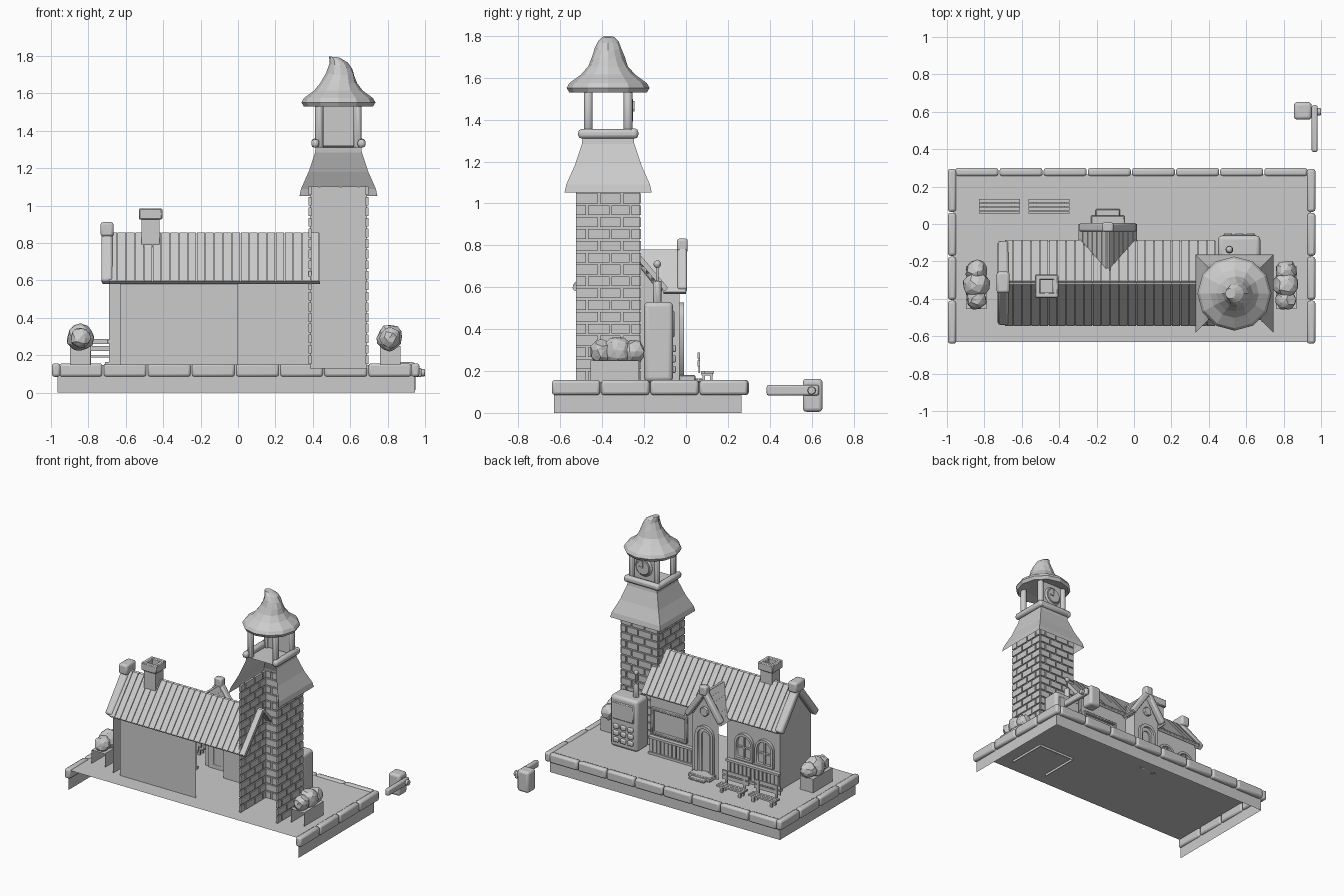
import bpy, bmesh, math, random
from mathutils import Matrix, Vector

if "Cube" in bpy.data.objects:
    bpy.data.objects.remove(bpy.data.objects["Cube"])
random.seed(4)


def finish(name, bm, bevel=0, seg=2):
    me = bpy.data.meshes.new(name)
    bm.to_mesh(me)
    bm.free()
    ob = bpy.data.objects.new(name, me)
    bpy.context.collection.objects.link(ob)
    if bevel:
        m = ob.modifiers.new("Bevel", 'BEVEL')
        m.width, m.segments = bevel, seg
        bpy.ops.object.select_all(action='DESELECT')
        ob.select_set(True)
        bpy.context.view_layer.objects.active = ob
        bpy.ops.object.shade_smooth_by_angle(angle=math.radians(40))
    return ob


def boxes(name, items, bevel=0, seg=2):
    """items: (x0, x1, y0, y1, z0, z1[, axis, angle]) joined in one object"""
    bm = bmesh.new()
    for b in items:
        c = Vector(((b[0] + b[1]) / 2, (b[2] + b[3]) / 2, (b[4] + b[5]) / 2))
        s = Matrix.Diagonal((b[1] - b[0], b[3] - b[2], b[5] - b[4], 1))
        r = Matrix.Rotation(b[7], 4, b[6]) if len(b) > 6 else Matrix()
        bmesh.ops.create_cube(bm, size=1, matrix=Matrix.Translation(c) @ r @ s)
    return finish(name, bm, bevel, seg)


def polys(name, faces):
    bm = bmesh.new()
    for f in faces:
        bm.faces.new([bm.verts.new(p) for p in f])
    bmesh.ops.remove_doubles(bm, verts=bm.verts, dist=1e-4)
    return finish(name, bm)


def rect_y(x0, x1, y, z0, z1):
    return [(x1, y, z0), (x0, y, z0), (x0, y, z1), (x1, y, z1)]


def rod(name, p, q, r, n=12):
    p, q = Vector(p), Vector(q)
    d = q - p
    m = Matrix.Translation((p + q) / 2) @ d.to_track_quat('Z', 'Y').to_matrix().to_4x4()
    bm = bmesh.new()
    bmesh.ops.create_cone(bm, cap_ends=True, segments=n, radius1=r, radius2=r, depth=d.length, matrix=m)
    return finish(name, bm, r * .15, 1)


def slope(u0, z0, u1, z1):
    """centre, length, angle of a slanted member"""
    return (u0 + u1) / 2, (z0 + z1) / 2, math.hypot(u1 - u0, z1 - z0), math.atan2(z1 - z0, u1 - u0)


def arch(name, x, y, z0, w, h, t, depth):
    """arched frame facing the back"""
    cu = bpy.data.curves.new(name, 'CURVE')
    cu.dimensions, cu.fill_mode, cu.extrude = '2D', 'BOTH', depth / 2
    for k in (0, t):
        r = w / 2 - k
        pts = [(-r, k), (r, k)] + [(r * math.cos(a * math.pi / 10), h - w / 2 + r * math.sin(a * math.pi / 10)) for a in range(11)]
        sp = cu.splines.new('POLY')
        sp.points.add(len(pts) - 1)
        for p, c in zip(sp.points, pts):
            p.co = (c[0], c[1], 0, 1)
        sp.use_cyclic_u = True
    ob = bpy.data.objects.new(name, cu)
    bpy.context.collection.objects.link(ob)
    ob.location, ob.rotation_euler = (x, y, z0), (math.pi / 2, 0, 0)
    bpy.ops.object.select_all(action='DESELECT')
    ob.select_set(True)
    bpy.context.view_layer.objects.active = ob
    bpy.ops.object.convert(target='MESH')


# base: top sheet and three walls, open at the front
X0, X1, Y0, Y1, G = -.965, .945, -.63, .265, .148
polys("base", [[(X0, Y0, G), (X1, Y0, G), (X1, Y1, G), (X0, Y1, G)], rect_y(X0, X1, Y1, 0, G)]
      + [[(x, Y0, 0), (x, Y1, 0), (x, Y1, G), (x, Y0, G)] for x in (X0, X1)])
kerb = []
for i in range(4):
    y = -.64 + i * .235
    kerb += [(x, x + .045, y, y + .23, .085, .157) for x in (-.995, .925)]
kerb += [(-.955 + i * .236, -.955 + i * .236 + .23, .255, .3, .085, .157) for i in range(8)]
boxes("kerb_stones", kerb, .014)

# house walls: back facade, gable end, front panel
FY = -.13
polys("house_walls", [rect_y(-.69, -.25, FY, G, .62), rect_y(-.03, .385, FY, G, .62),
                      rect_y(-.25, -.03, FY, .55, .62), rect_y(-.63, 0, -.5, G, .6),
                      [(-.69, FY, G), (-.69, -.5, G), (-.69, -.5, .6), (-.69, -.32, .83), (-.69, FY, .6)]])
planks = []
for a, b in ((-.69, -.26), (0, .385)):
    n = round((b - a) / .033)
    w = (b - a) / n
    planks += [(a + i * w + .003, a + (i + 1) * w - .003, FY, FY + .02, G, .27) for i in range(n)]
    planks.append((a - .01, b, FY, FY + .03, .265, .282))
    planks.append((a - .02, b, FY, FY + .03, G, .165))
boxes("wainscot", planks)

# main roof planks on both slopes
roof = []
for u0, z0, u1, z1 in ((-.535, .59, -.315, .85), (-.315, .85, -.095, .59)):
    c, z, l, a = slope(u0, z0, u1, z1)
    for i in range(24):
        x = -.69 + i * .047
        roof.append((x, x + .043, c - l / 2, c + l / 2, z - .012, z + .012, 'X', a))
    roof.append((-.69, .438, c - l / 2, c + l / 2, z - .01, z + .003, 'X', a))
boxes("main_roof", roof)
trim = []
for u0, z0, u1, z1 in ((-.525, .59, -.315, .855), (-.315, .855, -.105, .59)):
    c, z, l, a = slope(u0, z0, u1, z1)
    trim.append((-.73, -.67, c - l / 2, c + l / 2, z - .025, z + .025, 'X', a))
trim.append((-.735, -.665, -.37, -.255, .835, .912))
boxes("gable_trim", trim, .014)

# chimney with hollow cap
cx0, cx1, cy0, cy1 = -.53, -.405, -.395, -.27
boxes("chimney_shaft", [(-.515, -.42, -.38, -.285, .78, .93)])
boxes("chimney_cap", [(cx0, cx1, cy0, cy0 + .03, .925, .985), (cx0, cx1, cy1 - .03, cy1, .925, .985),
                      (cx0, cx0 + .03, cy0, cy1, .925, .985), (cx1 - .03, cx1, cy0, cy1, .925, .985)], .006, 1)

# porch: front gable wall, side wall, door, stepped roof planks, trim
PX = -.14
polys("porch_walls", [[(-.25, -.03, .5), (-.03, -.03, .5), (-.03, -.03, .58), (PX, -.03, .75), (-.25, -.03, .58)],
                      rect_y(-.25, -.205, -.03, G, .5), rect_y(-.075, -.03, -.03, G, .5),
                      [(-.03, FY, G), (-.03, -.03, G), (-.03, -.03, .58), (-.03, FY, .58)]])
arch("door_frame", PX, -.025, G, .15, .38, .022, .03)
arch("door_panel", PX, -.035, G, .125, .36, .03, .014)
polys("door", [rect_y(-.205, -.075, -.04, G, .5)])
pr = []
N = 6
for s in (-1, 1):
    for i in range(N):
        t0, t1 = i / N, (i + 1) / N
        c, z, l, a = slope(PX + s * .15 * t0, .775 - .2 * t0, PX + s * .15 * t1, .775 - .2 * t1)
        yb = -.32 + (.856 - z) / 1.19 - .01
        if s < 0:
            a += math.pi
        pr.append((c - l / 2, c + l / 2, yb, 0, z - .012, z + .008, 'Y', -a + s * .08))
boxes("porch_roof", pr)
pt = []
for s in (-1, 1):
    c, z, l, a = slope(PX, .79, PX + s * .14, .585)
    pt.append((c - l / 2, c + l / 2, -.04, .005, z - .02, z + .02, 'Y', -a))
pt.append((PX - .03, PX + .03, -.042, .008, .765, .832))
boxes("porch_trim", pt, .01)
rod("porch_roundel", (PX, -.03, .635), (PX, -.01, .635), .035)
boxes("steps", [(-.23, -.05, -.03, .045, G, .18), (-.205, -.075, .04, .08, G, .165)], .005, 1)

# windows
for x in (-.57, -.4):
    arch("arched_window_frame", x, FY + .008, .3, .15, .2, .017, .03)
    boxes("window_bars", [(x - .005, x + .005, FY, FY + .016, .31, .49), (x - .065, x + .065, FY, FY + .016, .39, .4)])
boxes("display_window_frame", [(.07, .37, FY, FY + .025, .3, .318), (.07, .37, FY, FY + .025, .48, .498),
                               (.07, .09, FY, FY + .025, .3, .498), (.35, .37, FY, FY + .025, .3, .498)], .004, 1)

# tower, open at the front, with staggered bricks
TX, TY = .537, -.372
ax, bx, ay, by = .385, .69, -.525, -.222
polys("tower_walls", [rect_y(ax, bx, by, .13, 1.1)]
      + [[(x, ay, .13), (x, by, .13), (x, by, 1.1), (x, ay, 1.1)] for x in (ax, bx)])
bricks = []
rows, h, d, g = 17, .0565, .008, .005
for r in range(rows):
    z0, z1 = G + r * h + g, G + (r + 1) * h - g
    L = by - ay
    cuts = [0, L * .36, L * .72, L] if r % 2 else [0, L * .17, L * .54, L * .86, L]
    for p, q in zip(cuts, cuts[1:]):
        p, q = p + g * (p > 0), q - g * (q < L)
        for x in (ax, bx):
            bricks.append((x - d, x + d, ay + p, ay + q, z0, z1))
        bricks.append((ax + p, ax + q, by - d, by + d, z0, z1))
boxes("tower_bricks", bricks)

# flared tower roof, three sided, plus the belfry floor
lv = [(1.053, .208), (1.09, .2), (1.18, .16), (1.285, .125), (1.315, .122)]
ring = lambda z, w: [(TX + sx * w, TY + sy * w, z) for sx, sy in ((-1, -1), (-1, 1), (1, 1), (1, -1))]
fl = []
for a, b in zip(lv, lv[1:]):
    A, B = ring(*a), ring(*b)
    fl += [[A[i + 1], A[i], B[i], B[i + 1]] for i in range(3)]
polys("tower_roof", fl + [ring(*lv[-1])[::-1]])
boxes("belfry_rail", [(TX - .145, TX + .145, -.27, -.228, 1.312, 1.358),
                      (TX - .145, TX - .103, -.515, -.228, 1.31, 1.355),
                      (TX + .103, TX + .145, -.515, -.228, 1.31, 1.355)], .016)
for sx in (-1, 1):
    for sy in (-1, 1):
        x, y = TX + sx * .103, TY + sy * .095
        rod("belfry_post", (x, y, 1.31), (x, y, 1.56), .022)

# clock
boxes("clock_wall", [(TX - .1, TX + .1, -.29, -.275, 1.32, 1.55)])
rod("clock_rim", (TX, -.28, 1.445), (TX, -.258, 1.445), .07, 20)
rod("clock_face", (TX, -.26, 1.445), (TX, -.252, 1.445), .055, 20)
boxes("clock_hands", [(TX - .005, TX + .005, -.255, -.246, 1.445, 1.49), (TX, TX + .032, -.255, -.246, 1.44, 1.45)])

# crooked low-poly hat roof: (z, radius, x shift, tilt)
hat = [(1.545, .11, 0, 0), (1.53, .185, 0, 0), (1.552, .198, 0, 0), (1.575, .185, 0, 0), (1.615, .13, 0, 0),
       (1.655, .098, .005, 0), (1.7, .076, .012, .1), (1.745, .06, .012, .25), (1.775, .048, 0, .2), (1.795, .028, -.022, .1)]
bm = bmesh.new()
prev = None
for k, (z, r, s, t) in enumerate(hat):
    cur = []
    for i in range(12):
        a = i * math.tau / 12
        rr = r * (1 + (random.uniform(-.06, .06) if k > 4 else 0))
        cur.append(bm.verts.new((TX + s + rr * math.cos(a), TY + rr * math.sin(a), z - t * r * math.cos(a))))
    if prev:
        for i in range(12):
            bm.faces.new((prev[i], prev[(i + 1) % 12], cur[(i + 1) % 12], cur[i]))
    else:
        bm.faces.new(cur[::-1])
    prev = cur
bm.faces.new(prev)
finish("hat_roof", bm)

# ticket machine beside the tower
boxes("machine_body", [(.45, .675, -.2, -.062, G, .53)], .022, 3)
boxes("machine_panel", [(.475, .65, -.07, -.055, .36, .49)], .006, 1)
boxes("machine_buttons", [(.48 + i * .06, .525 + i * .06, -.07, -.048, .19 + j * .05, .225 + j * .05)
                          for i in range(3) for j in range(3)], .008)
rod("machine_pipe", (.51, -.137, .52), (.51, -.137, .63), .021)
rod("machine_lever", (.51, -.137, .62), (.51, -.137, .7), .007, 8)
bm = bmesh.new()
bmesh.ops.create_uvsphere(bm, u_segments=12, v_segments=8, radius=.018, matrix=Matrix.Translation((.51, -.137, .71)))
finish("lever_knob", bm)

# benches
for x in (-.83, -.565):
    b = [(x, x + .22, .072 + i * .022, .09 + i * .022, .188, .2) for i in range(3)]
    b += [(x, x + .22, .056, .066, z, z + .028) for z in (.222, .26)]
    for u in (x + .025, x + .175):
        b += [(u, u + .02, .06, .068, .19, .285), (u, u + .02, .075, .13, .178, .19),
              (u, u + .02, .078, .09, G, .18), (u, u + .02, .115, .127, G, .18)]
    boxes("bench", b)

# planters (open at the front) with faceted bushes
for x in (-.843, .813):
    a, b = x - .055, x + .055
    polys("planter", [rect_y(a, b, -.225, G, .25), [(a, -.455, .25), (b, -.455, .25), (b, -.225, .25), (a, -.225, .25)]]
          + [[(u, -.455, G), (u, -.225, G), (u, -.225, .25), (u, -.455, .25)] for u in (a, b)])
    bm = bmesh.new()
    for y, r in ((-.405, .056), (-.325, .072), (-.25, .056)):
        v = bmesh.ops.create_icosphere(bm, subdivisions=2, radius=r, matrix=Matrix.Translation((x, y, .295)))['verts']
        for p in v:
            p.co += Vector([random.uniform(-.006, .006) for _ in range(3)])
    finish("bush", bm)

# detached crank piece
boxes("crank_block", [(.855, .95, .558, .652, .005, .163)], .018, 3)
boxes("crank_arm", [(.95, .982, .385, .635, .083, .133)], .01)
rod("crank_pin", (.975, .6, .107), (1.0, .6, .107), .02)
